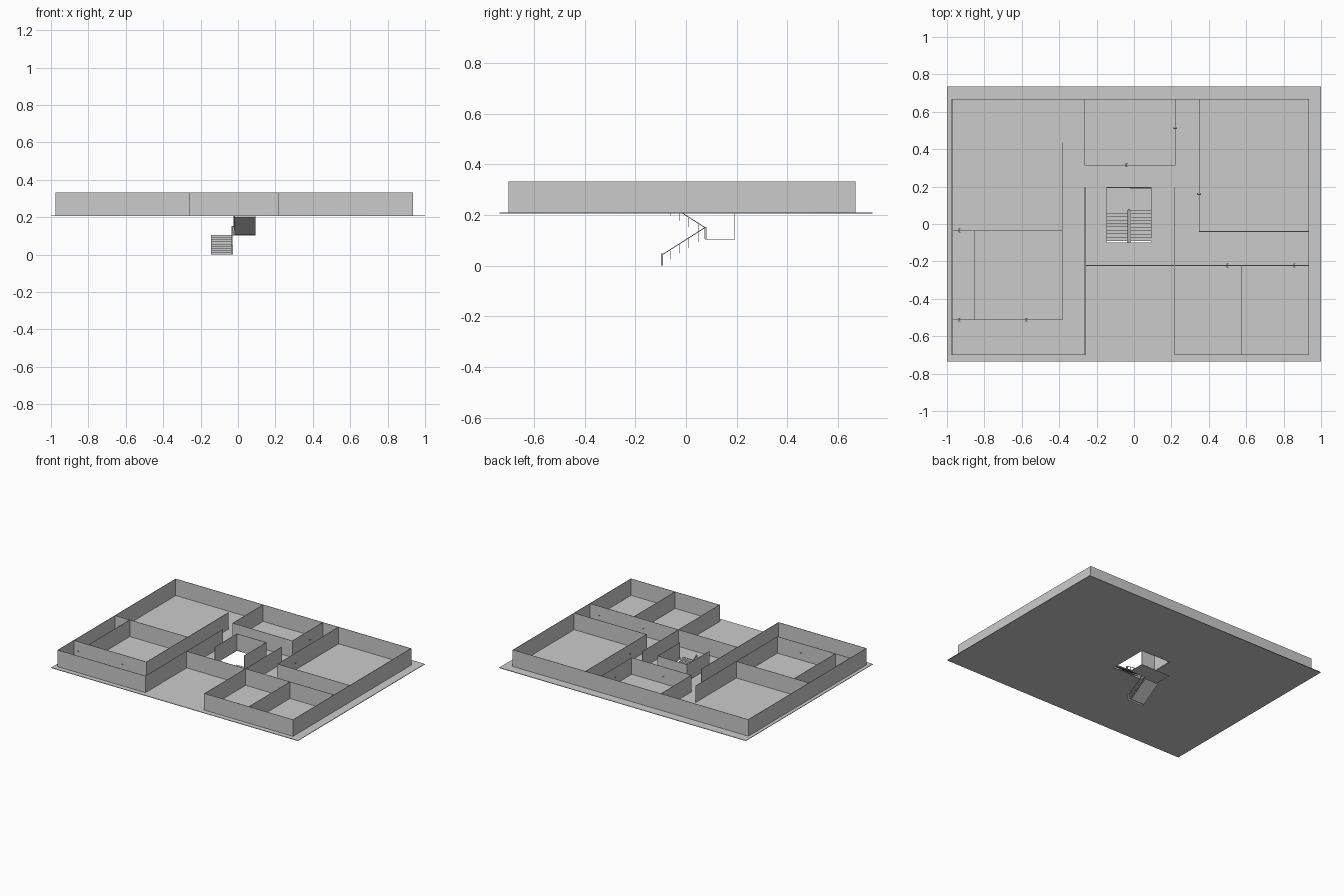
import bpy, bmesh
from mathutils import Vector

if "Cube" in bpy.data.objects:
    bpy.data.objects.remove(bpy.data.objects["Cube"])

FLOOR, TOP, MID = 0.21, 0.332, 0.105   # floor, wall top and stair landing heights
T = 0.003                              # wall thickness


def finish(name, bm):
    me = bpy.data.meshes.new(name)
    bm.to_mesh(me)
    bm.free()
    ob = bpy.data.objects.new(name, me)
    bpy.context.collection.objects.link(ob)
    return ob


def add_box(bm, lo, hi):
    r = bmesh.ops.create_cube(bm, size=1)
    for v in r["verts"]:
        v.co = Vector([a + (b - a) * (c + 0.5) for a, b, c in zip(lo, hi, v.co)])


def box(name, lo, hi):
    bm = bmesh.new()
    add_box(bm, lo, hi)
    return finish(name, bm)


def wall(name, x0, y0, x1, y1, z0=FLOOR, z1=TOP):
    h = T / 2
    return box(name, (min(x0, x1) - h, min(y0, y1) - h, z0),
               (max(x0, x1) + h, max(y0, y1) + h, z1))


def strip(name, profile, x0, x1):
    # sheet swept along x from a (y, z) profile
    bm = bmesh.new()
    a = [bm.verts.new((x0, y, z)) for y, z in profile]
    b = [bm.verts.new((x1, y, z)) for y, z in profile]
    for i in range(len(profile) - 1):
        bm.faces.new((a[i], b[i], b[i + 1], a[i + 1]))
    return finish(name, bm)


# floor slab with stairwell opening
cu = bpy.data.curves.new("floor_slab", "CURVE")
cu.dimensions = "2D"
cu.fill_mode = "BOTH"
cu.extrude = 0.002
for x0, x1, y0, y1 in [(-1, 1, -0.735, 0.735), (-0.145, 0.093, -0.1, 0.195)]:
    sp = cu.splines.new("POLY")
    sp.points.add(3)
    sp.use_cyclic_u = True
    for p, c in zip(sp.points, [(x0, y0), (x1, y0), (x1, y1), (x0, y1)]):
        p.co = (*c, 0, 1)
slab = bpy.data.objects.new("floor_slab", cu)
slab.location.z = FLOOR - 0.002
bpy.context.collection.objects.link(slab)

# outer walls
L, R, B, F = -0.973, 0.935, 0.668, -0.698
wall("left_outer_wall", L, F, L, B)
wall("back_outer_wall", L, B, R, B)
wall("right_outer_wall", R, F, R, B)
wall("front_left_outer_wall", L, F, -0.262, F)
wall("front_right_outer_wall", 0.217, F, R, F)

# room partitions
for i, w in enumerate([
        (-0.262, F, -0.262, 0.195), (0.217, F, 0.217, 0.195),
        (-0.262, -0.222, R, -0.222), (0.577, F, 0.577, -0.222),
        (-0.264, 0.315, -0.264, B), (0.22, 0.315, 0.22, B),
        (-0.264, 0.315, 0.22, 0.315), (0.348, -0.04, 0.348, B),
        (0.348, -0.04, R, -0.04), (-0.383, -0.512, -0.383, 0.435),
        (L, -0.035, -0.383, -0.035), (L, -0.512, -0.383, -0.512),
        (-0.853, -0.512, -0.853, -0.035)]):
    wall(f"partition_{i + 1}", *w)

# guard walls around the stairwell
wall("stairwell_left_wall", -0.145, -0.06, -0.145, 0.195)
wall("stairwell_back_wall", -0.145, 0.195, 0.093, 0.195)
wall("stairwell_right_wall", 0.093, -0.06, 0.093, 0.195)

# door handles, both sides of the wall
for i, (x, y, along_x) in enumerate([
        (-0.936, -0.035, 1), (-0.936, -0.512, 1), (-0.578, -0.512, 1),
        (-0.043, 0.315, 1), (0.497, -0.222, 1), (0.855, -0.222, 1),
        (0.22, 0.51, 0), (0.348, 0.158, 0)]):
    bm = bmesh.new()
    for s in (-1, 1):
        for a, b, n0, n1 in [(-0.002, 0.002, 0, 0.01), (-0.002, 0.008, 0.007, 0.01)]:
            n0, n1 = sorted((s * n0, s * n1))
            d0, d1 = ((a, n0), (b, n1)) if along_x else ((n0, a), (n1, b))
            add_box(bm, (x + d0[0], y + d0[1], 0.263), (x + d1[0], y + d1[1], 0.267))
    finish(f"door_handle_{i + 1}", bm)


# stair flights: folded steps, sloped soffit, rail and balusters
def flight(name, x0, x1, rail_x, y0, y1, z0, z1, n=9):
    dy, dz = (y1 - y0) / n, (z1 - z0) / n
    prof = [(y0, z0)]
    for i in range(n):
        prof += [(y0 + i * dy, z0 + (i + 1) * dz),
                 (y0 + (i + 1) * dy, z0 + (i + 1) * dz)]
    strip(name + "_steps", prof, x0, x1)
    strip(name + "_soffit", [(y0 + dy, z0), (y1, z1 - dz)], x0, x1)
    bm = bmesh.new()
    for i in range(1, n, 2):
        y, z = y0 + (i + 0.5) * dy, z0 + (i + 1) * dz
        add_box(bm, (rail_x - 0.001, y - 0.001, z),
                (rail_x + 0.001, y + 0.001, z + 0.037))
    finish(name + "_balusters", bm)
    rail = box(name + "_handrail", (rail_x - 0.003, -0.5, -0.002),
               (rail_x + 0.003, 0.5, 0.002))
    for v in rail.data.vertices:
        t = v.co.y + 0.5
        v.co.y = y0 + t * (y1 - y0)
        v.co.z += z0 + t * (z1 - z0) + 0.045


flight("lower_flight", -0.145, -0.035, -0.033, -0.09, 0.075, 0, MID)
flight("upper_flight", -0.018, 0.093, -0.02, 0.075, -0.09, MID, FLOOR)

# rail end posts
for i, (x, y, z) in enumerate([(-0.033, -0.095, 0), (-0.026, 0.077, MID),
                               (-0.02, -0.095, FLOOR)]):
    box(f"rail_post_{i + 1}", (x - 0.005, y - 0.004, z), (x + 0.005, y + 0.004, z + 0.048))

# half landing and the panel behind it
box("half_landing", (-0.145, 0.075, MID - 0.003), (0.093, 0.193, MID))
wall("landing_back_panel", -0.02, 0.192, 0.092, 0.192, MID, FLOOR)
